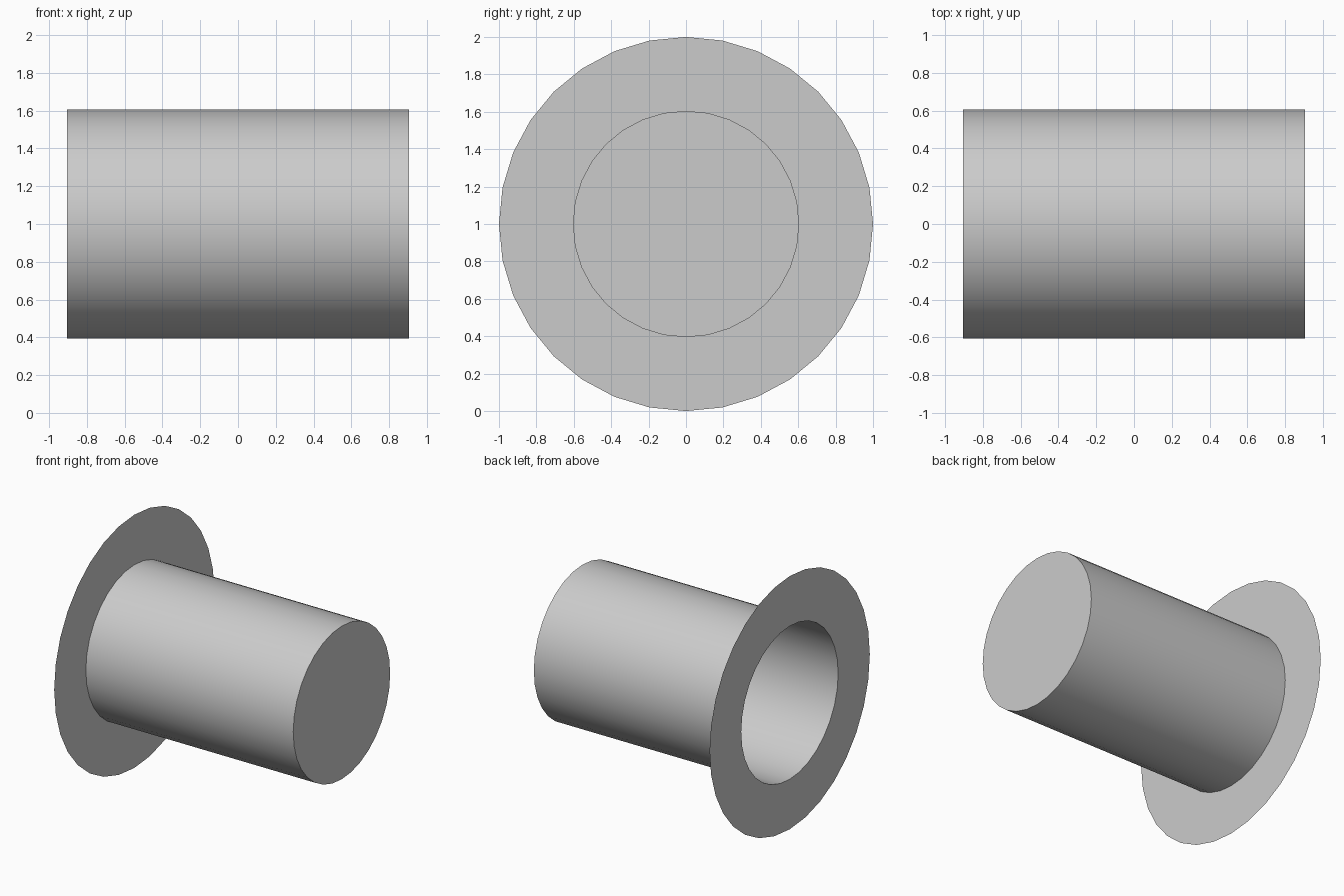
import bpy, bmesh, math

if "Cube" in bpy.data.objects:
    bpy.data.objects.remove(bpy.data.objects["Cube"])

SIDES = 32
HALF_LENGTH = 0.906
TUBE_RADIUS = 0.605
FLANGE_RADIUS = 1.0


def ring(bm, x, radius):
    """Circle of vertices around the x axis, centred at z = 1."""
    steps = [2 * math.pi * i / SIDES for i in range(SIDES)]
    return [bm.verts.new((x, radius * math.cos(a), 1 + radius * math.sin(a))) for a in steps]


def bridge(bm, a, b):
    for i in range(SIDES):
        j = (i + 1) % SIDES
        bm.faces.new((a[i], a[j], b[j], b[i]))


bm = bmesh.new()
rim = ring(bm, -HALF_LENGTH, FLANGE_RADIUS)
mouth = ring(bm, -HALF_LENGTH, TUBE_RADIUS)
end = ring(bm, HALF_LENGTH, TUBE_RADIUS)

# Paper-thin flange, open tube and closed end
bridge(bm, rim, mouth)
bridge(bm, mouth, end)
bm.faces.new(end)

mesh = bpy.data.meshes.new("flanged_cup")
bm.to_mesh(mesh)
bm.free()
cup = bpy.data.objects.new("flanged_cup", mesh)
bpy.context.collection.objects.link(cup)

# Smooth tube wall with crisp edges at flange and end
bpy.context.view_layer.objects.active = cup
cup.select_set(True)
bpy.ops.object.shade_smooth_by_angle(angle=math.radians(30))
